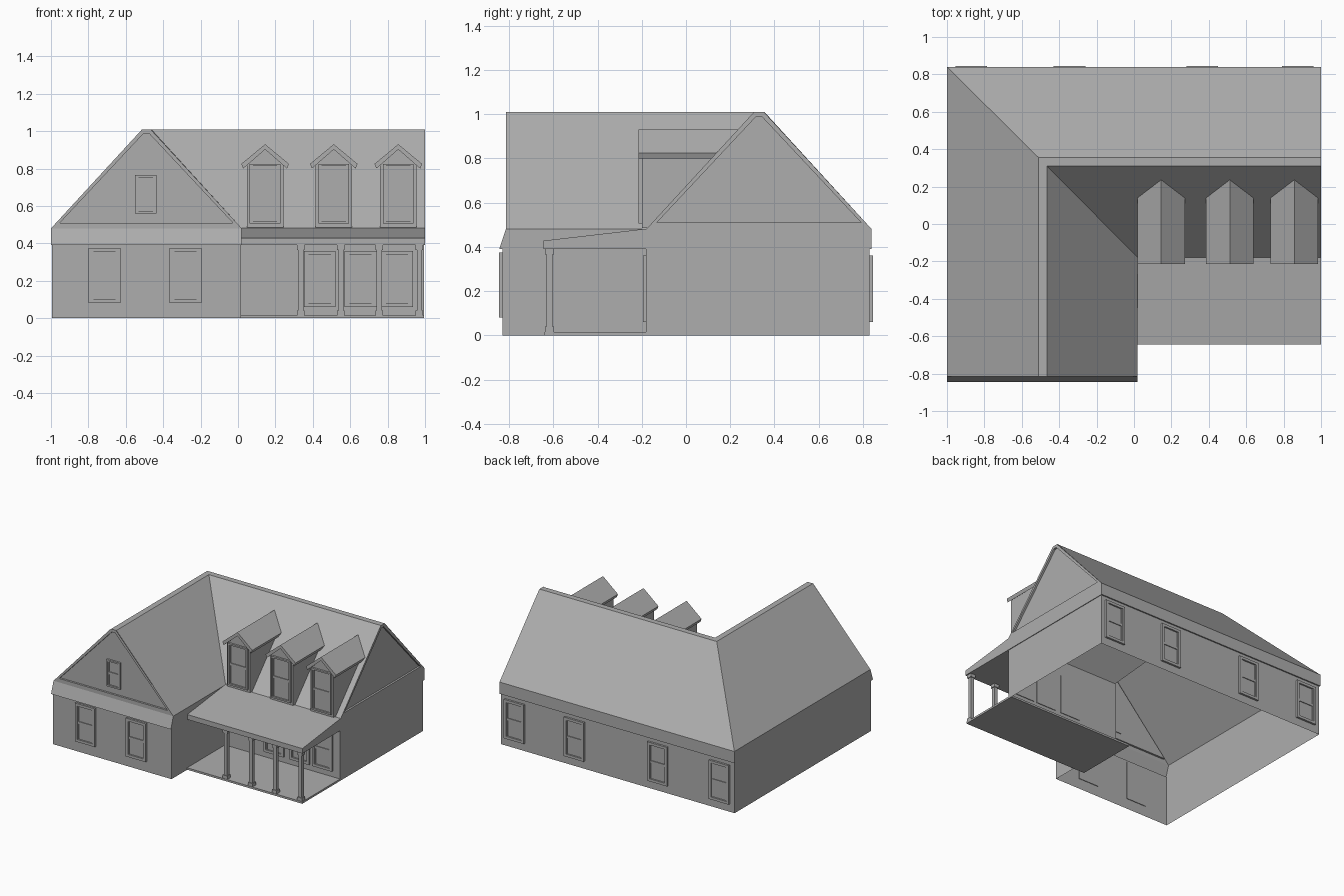
import bpy, bmesh

if "Cube" in bpy.data.objects:
    bpy.data.objects.remove(bpy.data.objects["Cube"])

mat = bpy.data.materials.new("plain_grey")
mat.diffuse_color = (0.42, 0.42, 0.42, 1)
mat.use_nodes = True
mat.node_tree.nodes["Principled BSDF"].inputs["Base Color"].default_value = mat.diffuse_color


def make(name, verts, faces):
    """Mesh object with consistent outward normals and the grey material."""
    me = bpy.data.meshes.new(name)
    me.from_pydata(verts, [], faces)
    bm = bmesh.new()
    bm.from_mesh(me)
    bmesh.ops.recalc_face_normals(bm, faces=bm.faces)
    bm.to_mesh(me)
    bm.free()
    me.materials.append(mat)
    ob = bpy.data.objects.new(name, me)
    bpy.context.collection.objects.link(ob)
    return ob


def loft(name, rings, cap=False):
    """Join closed rings of equal length, optionally capping the last one."""
    n = len(rings[0])
    verts = [p for r in rings for p in r]
    faces = [(k * n + i, k * n + (i + 1) % n, (k + 1) * n + (i + 1) % n, (k + 1) * n + i)
             for k in range(len(rings) - 1) for i in range(n)]
    if cap:
        faces.append(tuple(range((len(rings) - 1) * n, len(rings) * n)))
    return make(name, verts, faces)


BOX_FACES = [(0, 1, 3, 2), (4, 6, 7, 5), (0, 4, 5, 1), (2, 3, 7, 6), (0, 2, 6, 4), (1, 5, 7, 3)]


def boxes(name, items, place=lambda x, y, z: (x, y, z)):
    """One object from several (a0, a1, b0, b1, c0, c1) boxes."""
    verts, faces = [], []
    for a0, a1, b0, b1, c0, c1 in items:
        o = len(verts)
        verts += [place(a, b, c) for a in (a0, a1) for b in (b0, b1) for c in (c0, c1)]
        faces += [tuple(o + i for i in f) for f in BOX_FACES]
    return make(name, verts, faces)


def prism(name, profile, place, d0, d1):
    """Closed extrusion of a 2D profile between two depths."""
    n = len(profile)
    verts = [place(u, v, d) for d in (d0, d1) for u, v in profile]
    faces = [tuple(range(n)), tuple(range(n, 2 * n))]
    faces += [(i, (i + 1) % n, n + (i + 1) % n, n + i) for i in range(n)]
    return make(name, verts, faces)


def front(y):
    return lambda u, v, d: (u, y - d, v)


def back(y):
    return lambda u, v, d: (u, y + d, v)


def right(x):
    return lambda u, v, d: (x + d, u, v)


# Walls, soffit and fascia: one open L-shaped shell
wall = [(-.995, -.83), (.015, -.83), (.015, -.18), (.995, -.18), (.995, .83), (-.995, .83)]
eave = [(-1, -.845), (.02, -.845), (.02, -.183), (1, -.183), (1, .84), (-1, .84)]
top = [(-1, -.815), (.02, -.815), (.02, -.18), (1, -.18), (1, .84), (-1, .84)]
loft("walls_and_fascia", [[(x, y, z) for x, y in r] for r, z in
                          ((wall, 0), (wall, .39), (eave, .39), (top, .48))])

# L-shaped roof with narrow flat ridge, hip at the back left corner
roof = [(-1, .84, .48), (-.51, .355, 1.01), (1, .355, 1.01), (1, .84, .48),
        (-1, -.815, .48), (-.51, -.815, 1.01), (-.465, -.815, 1.01), (-.465, .31, 1.01),
        (1, .31, 1.01), (.02, -.815, .48), (.02, -.18, .48), (1, -.18, .48)]
make("main_roof", roof, [(0, 1, 2, 3), (0, 4, 5, 1), (5, 6, 7, 1), (1, 7, 8, 2),
                         (6, 9, 10, 7), (7, 10, 11, 8)])


# Gable ends: rake border around a slightly recessed panel
def gable(name, c, place):
    def ring(half, z0, ridge, z1, d):
        return [place(c + s, z, d) for s, z in
                ((-half, z0), (half, z0), (ridge, z1), (-ridge, z1))]
    loft(name, [ring(.51, .48, .0225, 1.01, 0), ring(.462, .51, .014, .988, 0),
                ring(.462, .51, .014, .988, -.015)], cap=True)


gable("front_gable", -.49, front(-.815))
gable("right_gable", .33, right(1))


# Sash windows: casing, thin sash lines, pane and meeting rails
def window(name, c, z0, z1, w, place, b=.02):
    h, m = w / 2, (z0 + z1) / 2
    i = h - b
    t = .006
    parts = [(c - h, c - i, z0, z1, -.005, .015), (c + i, c + h, z0, z1, -.005, .015),
             (c - i, c + i, z0, z0 + b, -.005, .015), (c - i, c + i, z1 - b, z1, -.005, .015),
             (c - i, c + i, z0 + b, z1 - b, -.005, .003),
             (c - i, c + i, m - .009, m + .009, -.005, .009),
             (c - i, c - i + t, z0 + b, z1 - b, -.005, .009),
             (c + i - t, c + i, z0 + b, z1 - b, -.005, .009)]
    boxes(name, parts, place)


for k, x in enumerate((-.713, -.28)):
    window(f"front_window_{k}", x, .08, .375, .17, front(-.83))
for k, x in enumerate((-.87, -.345, .365, .875)):
    window(f"back_window_{k}", x, .06, .36, .17, back(.83))
for k, x in enumerate((.437, .655, .85)):
    window(f"porch_window_{k}", x, .06, .36, .17, front(-.18))
window("gable_window", -.493, .56, .765, .115, front(-.80), .012)

# Porch: floor slab, sloped roof and four posts with base and capital
boxes("porch_floor", [(-.08, .995, -.64, -.15, 0, .015)])
prism("porch_roof", [(-.645, .39), (-.645, .428), (-.18, .482), (-.18, .39)],
      right(0), .02, 1)
for k, x in enumerate((.335, .55, .755, .97)):
    y = -.617
    boxes(f"porch_post_{k}", [(x - h, x + h, y - h, y + h, z0, z1) for h, z0, z1 in
                              ((.014, .015, .39), (.02, .015, .04), (.02, .365, .39))])


# Dormers: body cut along the main roof slope, gabled roof, window
def slope_y(z):
    return -.18 + (z - .48) * .49 / .53


for k, x in enumerate((.145, .512, .857)):
    f = -.20
    zs = (.485, .82)
    body = []
    for s in (-.098, .098):
        body += [(x + s, f, zs[0]), (x + s, f, zs[1]),
                 (x + s, slope_y(zs[1]), zs[1]), (x + s, slope_y(zs[0]), zs[0])]
    # front gable peak above the body
    body.append((x, f, .905))
    make(f"dormer_body_{k}", body, [(0, 1, 8, 5, 4), (0, 1, 2, 3), (4, 5, 6, 7)])
    section = [(-.127, .825), (0, .93), (.127, .825), (.117, .80), (0, .902), (-.117, .80)]
    verts = [(x + u, y, z) for u, z in section for y in (-.215, slope_y(z))]
    n = len(section)
    faces = [tuple(range(0, 2 * n, 2)), tuple(range(1, 2 * n, 2))]
    faces += [(2 * i, 2 * i + 1, (2 * i + 3) % (2 * n), (2 * i + 2) % (2 * n)) for i in range(n)]
    make(f"dormer_roof_{k}", verts, faces)
    window(f"dormer_window_{k}", x, .505, .825, .165, front(f), .012)
